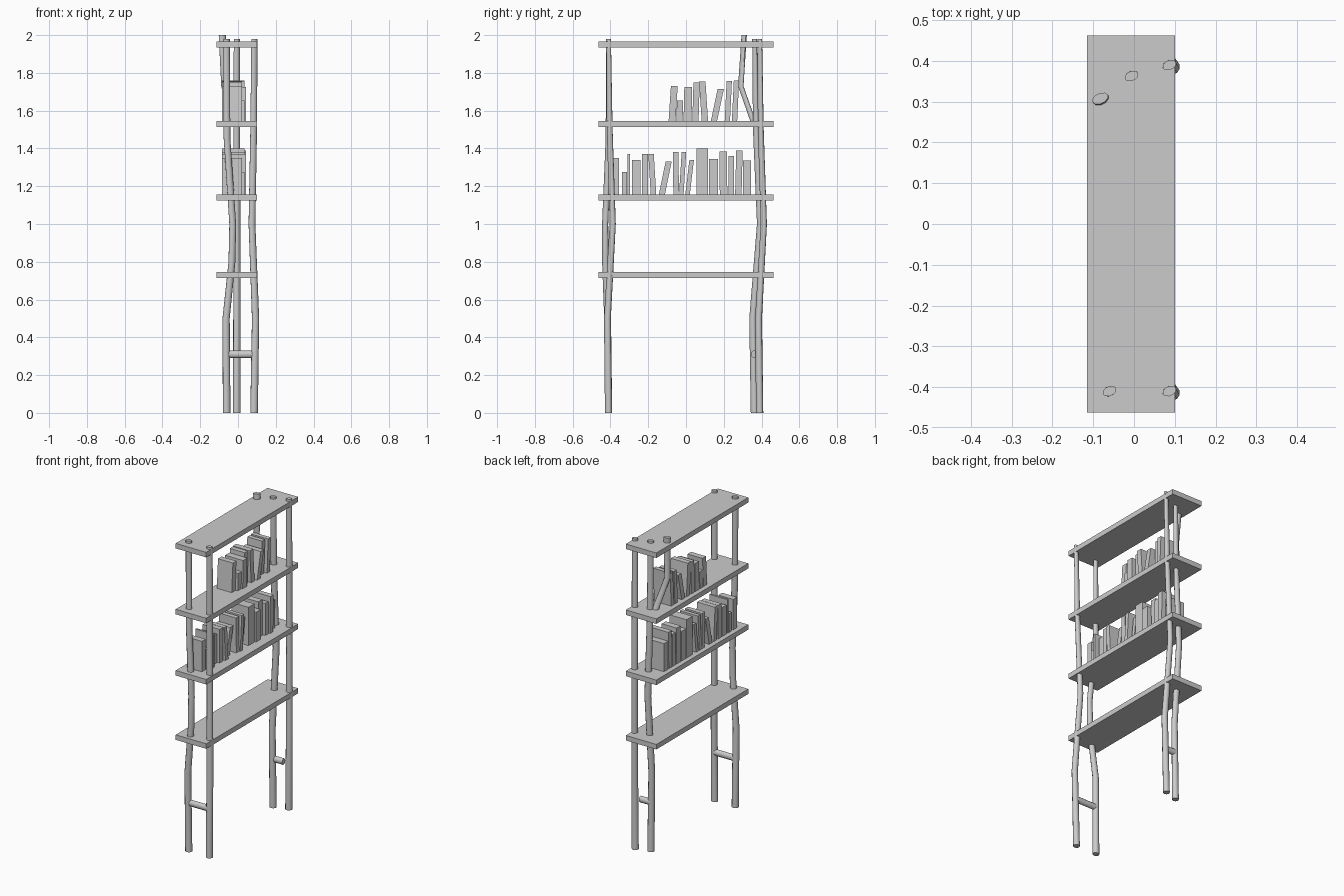
import bpy, bmesh
from math import cos, sin, pi, radians
from mathutils import Vector

if "Cube" in bpy.data.objects:
    bpy.data.objects.remove(bpy.data.objects["Cube"])


def finish(name, bm, smooth=False):
    bmesh.ops.recalc_face_normals(bm, faces=bm.faces)
    me = bpy.data.meshes.new(name)
    bm.to_mesh(me)
    bm.free()
    ob = bpy.data.objects.new(name, me)
    bpy.context.collection.objects.link(ob)
    if smooth:
        bpy.ops.object.select_all(action='DESELECT')
        ob.select_set(True)
        bpy.context.view_layer.objects.active = ob
        bpy.ops.object.shade_smooth_by_angle(angle=radians(50))
    return ob


def block(name, x0, x1, y, w, z0, z1, lean=0.0):
    """Box whose top is shifted by lean along y."""
    bm = bmesh.new()
    bmesh.ops.create_cube(bm, size=1)
    for v in bm.verts:
        top = v.co.z > 0
        v.co = Vector((x1 if v.co.x > 0 else x0,
                       y + v.co.y * w + (lean if top else 0),
                       z1 if top else z0))
    return finish(name, bm)


def loft(bm, rings):
    loops = [[bm.verts.new(p) for p in r] for r in rings]
    n = len(loops[0])
    for a, b in zip(loops, loops[1:]):
        for i in range(n):
            bm.faces.new((a[i], a[(i + 1) % n], b[(i + 1) % n], b[i]))
    bm.faces.new(loops[0][::-1])
    bm.faces.new(loops[-1])


def pole(name, path, sides=10):
    """Branch-like pole: path of (x, y, z, long radius, short radius)."""
    rings = []
    for x, y, z, a, b in path:
        ring = []
        for i in range(sides):
            t = 2 * pi * i / sides
            u, v = a * cos(t), b * sin(t)
            c, s = cos(radians(25)), sin(radians(25))
            ring.append((x + u * c - v * s, y + u * s + v * c, z))
        rings.append(ring)
    bm = bmesh.new()
    loft(bm, rings)
    return finish(name, bm, True)


def rung(name, x0, x1, y, z=0.31, r=0.02, sides=10):
    bm = bmesh.new()
    loft(bm, [[(x, y + r * .8 * cos(2 * pi * i / sides), z + r * sin(2 * pi * i / sides))
               for i in range(sides)] for x in (x0, x1)])
    return finish(name, bm, True)


# Four plank shelves
for i, z in enumerate((0.73, 1.14, 1.53, 1.95)):
    block(f"shelf_{i + 1}", -0.115, 0.1, 0, 0.926, z - 0.016, z + 0.016)

# Right-hand poles, same bend at both ends
for name, y in (("front_right_pole", -0.41), ("back_right_pole", 0.39)):
    pole(name, [(0.085, y, 0, .021, .019), (0.093, y - .006, 0.5, .02, .018),
                (0.074, y + .022, 1.0, .019, .016), (0.083, y + .006, 1.5, .019, .015),
                (0.087, y, 1.98, .018, .012)])

# Left-hand poles
pole("front_left_pole", [(-0.06, -0.41, 0, .021, .019), (-0.063, -0.415, 0.5, .02, .018),
     (-0.032, -0.427, 0.8, .019, .017), (-0.028, -0.428, 1.0, .019, .016),
     (-0.058, -0.41, 1.45, .019, .015), (-0.06, -0.41, 1.98, .018, .012)])
pole("back_left_pole", [(-0.006, 0.362, 0, .021, .019), (-0.006, 0.353, 0.5, .02, .018),
     (-0.006, 0.393, 1.0, .02, .017), (-0.006, 0.37, 1.5, .019, .015),
     (-0.006, 0.363, 1.98, .018, .012)])
# Side branch forking from the back left pole
pole("side_branch", [(-0.03, 0.36, 1.53, .02, .014), (-0.072, 0.29, 1.73, .018, .014),
                     (-0.083, 0.308, 2.0, .021, .013)])

# Low rungs joining each pair
rung("front_rung", -0.06, 0.088, -0.411)
rung("back_rung", -0.006, 0.07, 0.36)

# Books: base y, thickness, top z, lean of the top
upper = [(-.074, .036, 1.73, .012), (-.035, .033, 1.655, .004), (.008, .042, 1.725, .004),
         (.05, .033, 1.75, .006), (.1, .034, 1.755, -.014), (.148, .033, 1.715, .036),
         (.219, .028, 1.757, .01), (.257, .028, 1.76, .01)]
lower = [(-.373, .038, 1.35, 0), (-.325, .027, 1.275, 0), (-.303, .012, 1.37, 0),
         (-.264, .045, 1.34, 0), (-.218, .032, 1.37, 0), (-.172, .029, 1.37, -.013),
         (-.128, .032, 1.33, .036), (-.052, .03, 1.38, -.003), (-.025, .024, 1.38, .014),
         (.008, .024, 1.34, .022), (.086, .06, 1.4, 0), (.145, .048, 1.345, 0),
         (.199, .04, 1.385, -.003), (.24, .03, 1.36, 0), (.277, .034, 1.39, .006),
         (.323, .042, 1.335, 0)]
fronts = (0.02, 0.035, 0.042)
for row, books, z in (("upper", upper, 1.545), ("lower", lower, 1.155)):
    for i, (y, w, top, lean) in enumerate(books):
        block(f"{row}_book_{i + 1}", -0.085, fronts[i % 3], y, w, z, top, lean)
